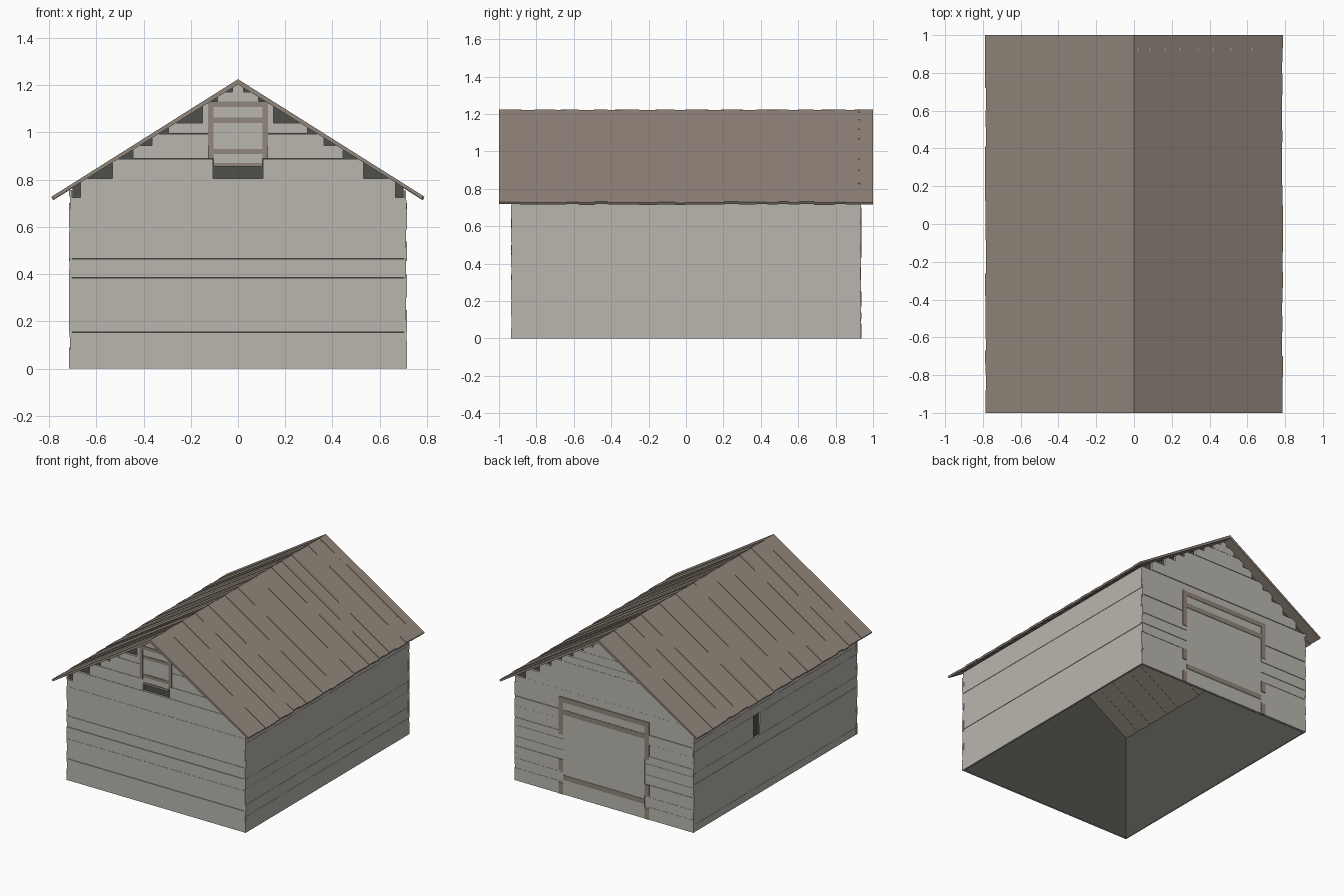
import bpy, bmesh, random

random.seed(7)
cube = bpy.data.objects.get("Cube")
if cube:
    bpy.data.objects.remove(cube, do_unlink=True)

HALF_W, HALF_L = 0.715, 0.935   # outer wall faces
RIDGE, SLOPE = 1.225, 0.63      # roof peak and pitch


def material(name, rgb):
    m = bpy.data.materials.new(name)
    m.use_nodes = True
    color = (*rgb, 1)
    m.diffuse_color = color
    bsdf = m.node_tree.nodes["Principled BSDF"]
    bsdf.inputs["Base Color"].default_value = color
    bsdf.inputs["Roughness"].default_value = 0.9
    return m


GREY = material("weathered_grey_wood", (0.49, 0.468, 0.43))
BROWN = material("brown_wood", (0.285, 0.238, 0.197))
DARK = material("dark_gap", (0.078, 0.078, 0.068))


def finish(name, bm, mat):
    bmesh.ops.recalc_face_normals(bm, faces=bm.faces)
    mesh = bpy.data.meshes.new(name)
    bm.to_mesh(mesh)
    bm.free()
    mesh.materials.append(mat)
    obj = bpy.data.objects.new(name, mesh)
    bpy.context.collection.objects.link(obj)


def prism(bm, profile, y0, y1):
    """Extrude an x-z profile between two y positions."""
    a = [bm.verts.new((x, y0, z)) for x, z in profile]
    b = [bm.verts.new((x, y1, z)) for x, z in profile]
    n = len(profile)
    bm.faces.new(a)
    bm.faces.new(b[::-1])
    for i in range(n):
        j = (i + 1) % n
        bm.faces.new((a[i], b[i], b[j], a[j]))


def box(bm, x0, x1, y0, y1, z0, z1):
    prism(bm, [(x0, z0), (x1, z0), (x1, z1), (x0, z1)], y0, y1)


def end_box(bm, side, x0, x1, z0, z1, depth):
    """Box on a gable wall; depth is how far it stands out."""
    y = sorted((side * (HALF_L - 0.016), side * (HALF_L + depth)))
    box(bm, x0, x1, *y, z0, z1)


def courses(top):
    """Random plank edges from the ground up."""
    edges = [0]
    while edges[-1] < top - 0.1:
        edges.append(edges[-1] + random.uniform(0.05, 0.09))
    return edges + [top]


# Dark inner shell, open below and under the roof
bm = bmesh.new()
w, l, peak = HALF_W - 0.014, HALF_L - 0.018, RIDGE - 0.015
eave = peak - SLOPE * w
prism(bm, [(-w, 0), (w, 0), (w, eave), (0, peak), (-w, eave)], -l, l)
bm.normal_update()
bmesh.ops.delete(bm, geom=[f for f in bm.faces if abs(f.normal.z) > 0.3],
                 context="FACES_ONLY")
finish("inner_shell", bm, DARK)


# Gable planks, stepped under the roof and split round an opening
def gable_wall(name, side, edges, opening):
    bm = bmesh.new()
    half_gap, gap0, gap1 = opening
    for i, (z0, z1) in enumerate(zip(edges, edges[1:])):
        reach = min(HALF_W - 0.004 * (i % 2), (RIDGE - z1) / SLOPE)
        depth = random.choice((-0.003, -0.0015, 0))
        top = z1 - random.choice((0, 0, 0.002))
        if gap0 < (z0 + z1) / 2 < gap1:
            for s in (-1, 1):
                if reach > half_gap:
                    x = sorted((s * half_gap, s * reach))
                    end_box(bm, side, *x, z0, top, depth)
        else:
            end_box(bm, side, -reach, reach, z0, top, depth)
    finish(name, bm, GREY)


front_edges = [0, .08, .155, .205, .3, .385, .465, .51, .6, .675, .725,
               .805, .89, .945, .995, 1.04, 1.13, 1.17, 1.21]
gable_wall("front_planks", -1, front_edges, (0.105, 0.81, 1.12))
back_edges = [0, .09, .16, .25, .32, .4, .455, .54, .61, .7, .755,
              .83, .9, .96, 1.01, 1.07, 1.12, 1.17, 1.21]
gable_wall("back_planks", 1, back_edges, (0.326, -1, 0.7))

# Long side planks, with a small vent gap on the right side
for side, name in ((1, "left_planks"), (-1, "right_planks")):
    bm = bmesh.new()
    edges = courses(0.755)
    if side < 0:
        edges = [z for z in edges if not 0.39 < z < 0.61]
        edges = sorted(edges + [0.42, 0.5, 0.58])
    for i, (z0, z1) in enumerate(zip(edges, edges[1:])):
        out = HALF_W - random.choice((0, 0.0015, 0.003))
        x = sorted((side * (HALF_W - 0.012), side * out))
        end = HALF_L - 0.006 * (i % 2)
        spans = [(-end, end)]
        if side < 0 and 0.42 < (z0 + z1) / 2 < 0.58:
            spans = [(-end, 0.18), (0.25, end)]
        top = z1 - random.choice((0, 0, 0.002))
        for y0, y1 in spans:
            box(bm, *x, y0, y1, z0, top)
    finish(name, bm, GREY)

# Roof boards running from ridge to eave on both slopes
for side, name in ((1, "left_roof"), (-1, "right_roof")):
    bm = bmesh.new()
    y = -1.0
    i = 0
    while y < 1:
        y1 = y + random.uniform(0.05, 0.12)
        y1 = 1.0 if y1 > 0.94 else y1
        drop = 0.003 * (i % 2)
        e = random.uniform(0.783, 0.79)
        top = RIDGE - drop
        prism(bm, [(0, top), (side * e, top - SLOPE * e),
                   (side * (e - 0.007), top - SLOPE * e - 0.012),
                   (0, RIDGE - 0.022)], y, y1)
        y = y1
        i += 1
    finish(name, bm, BROWN)

# Loft shutter: vertical boards and brown trim
bm = bmesh.new()
xs = [-0.103, -0.06, 0.06, 0.103]
for i, (a, b) in enumerate(zip(xs, xs[1:])):
    end_box(bm, -1, a, b, 0.87, 1.11, -0.002 * (i % 2))
finish("loft_shutter", bm, GREY)

bm = bmesh.new()
for s in (-1, 1):
    end_box(bm, -1, *sorted((s * 0.103, s * 0.128)), 0.89, 1.115, 0.004)
for z0, z1 in ((0.855, 0.87), (0.908, 0.93), (1.04, 1.062)):
    end_box(bm, -1, -0.103, 0.103, z0, z1, 0.003)
end_box(bm, -1, -0.128, 0.128, 1.107, 1.13, 0.004)
finish("loft_shutter_trim", bm, BROWN)

# Large back door: flush leaf, cross bars and posts
bm = bmesh.new()
end_box(bm, 1, -0.325, 0.325, 0, 0.7, 0)
finish("back_door", bm, GREY)

bm = bmesh.new()
for z in (0.105, 0.575, 0.665):
    end_box(bm, 1, -0.325, 0.325, z, z + 0.035, 0.003)
finish("back_door_bars", bm, BROWN)

bm = bmesh.new()
for s in (-1, 1):
    x = sorted((s * 0.325, s * 0.36))
    for z0, z1 in ((0, 0.08), (0.17, 0.25), (0.43, 0.7)):
        end_box(bm, 1, *x, z0, z1, 0.003)
finish("back_door_posts", bm, BROWN)
